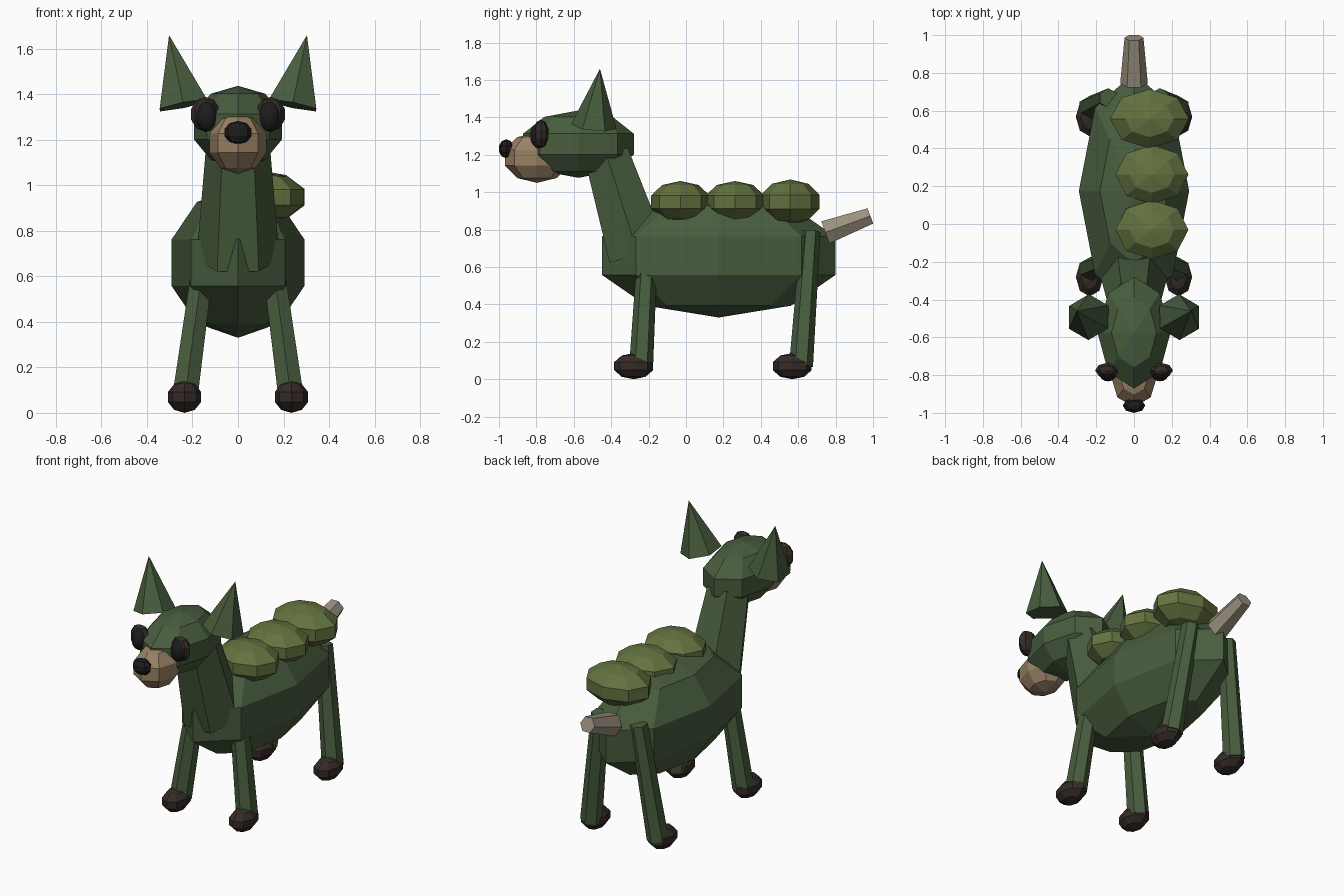
import bpy, bmesh, math
from mathutils import Vector, Matrix

if "Cube" in bpy.data.objects:
    bpy.data.objects.remove(bpy.data.objects["Cube"])


def material(name, rgb):
    m = bpy.data.materials.new(name)
    m.diffuse_color = (*rgb, 1)
    m.use_nodes = True
    m.node_tree.nodes["Principled BSDF"].inputs["Base Color"].default_value = m.diffuse_color
    return m


GREEN = material("dark green", (0.065, 0.11, 0.048))
MOSS = material("moss green", (0.125, 0.17, 0.05))
TAN = material("tan", (0.32, 0.22, 0.13))
BONE = material("bone grey", (0.33, 0.28, 0.21))
BROWN = material("dark brown", (0.035, 0.024, 0.02))
BLACK = material("black", (0.012, 0.012, 0.013))


def finish(name, bm, mat, smooth=False):
    bmesh.ops.recalc_face_normals(bm, faces=bm.faces)
    for f in bm.faces:
        f.smooth = smooth
    me = bpy.data.meshes.new(name)
    bm.to_mesh(me)
    bm.free()
    me.materials.append(mat)
    ob = bpy.data.objects.new(name, me)
    bpy.context.collection.objects.link(ob)
    return ob


def ball(name, centre, radii, mat, segs=8, rings=5, smooth=False):
    """Faceted ellipsoid with its poles up and down."""
    bm = bmesh.new()
    bmesh.ops.create_uvsphere(bm, u_segments=segs, v_segments=rings, radius=1)
    bmesh.ops.transform(bm, verts=bm.verts, matrix=Matrix.Translation(centre)
                        @ Matrix.Diagonal((*radii, 1)))
    return finish(name, bm, mat, smooth)


def limb(name, start, end, r1, r2, mat, spin=30, sides=6):
    """Tapered prism between two points."""
    a, b = Vector(start), Vector(end)
    axis = b - a
    turn = Vector((0, 0, 1)).rotation_difference(axis).to_matrix().to_4x4()
    bm = bmesh.new()
    bmesh.ops.create_cone(bm, cap_ends=True, segments=sides, radius1=r1,
                          radius2=r2, depth=axis.length)
    bmesh.ops.transform(bm, verts=bm.verts, matrix=Matrix.Translation((a + b) / 2)
                        @ turn @ Matrix.Rotation(math.radians(spin), 4, 'Z'))
    return finish(name, bm, mat)


# Body, neck and head
ball("body", (0, 0.175, 0.66), (0.307, 0.657, 0.33), GREEN)
limb("neck", (0, -0.257, 0.67), (0, -0.425, 1.2), 0.183, 0.138, GREEN)
ball("head", (0, -0.575, 1.257), (0.203, 0.311, 0.18), GREEN)
ball("snout", (0, -0.797, 1.185), (0.131, 0.18, 0.135), TAN)
ball("nose", (0, -0.961, 1.232), (0.063, 0.041, 0.051), BLACK)

# Tail
limb("tail", (0, 0.745, 0.785), (0, 0.986, 0.873), 0.073, 0.05, BONE)

# Three humps, set off to one side of the back
for i, (x, y, rx, rz) in enumerate([(0.095, -0.03, 0.203, 0.112),
                                    (0.095, 0.262, 0.203, 0.112),
                                    (0.082, 0.557, 0.22, 0.12)]):
    ball(f"back_hump_{i + 1}", (x, y, 0.948), (rx, 0.165, rz), MOSS)

for side, s in (("left", 1), ("right", -1)):
    # Ears and eyes
    limb(f"{side}_ear", (s * 0.24, -0.493, 1.352), (s * 0.303, -0.46, 1.66),
         0.122, 0, GREEN, spin=0)
    ball(f"{side}_eye_patch", (s * 0.143, -0.775, 1.312), (0.066, 0.042, 0.077), BROWN)
    ball(f"{side}_eye", (s * 0.138, -0.79, 1.303), (0.047, 0.043, 0.066), BLACK,
         16, 10, True)
    # Legs and feet
    for end, foot_y, leg_y, top_y in (("front", -0.28, -0.24, -0.2),
                                      ("hind", 0.568, 0.615, 0.667)):
        limb(f"{end}_{side}_leg", (s * 0.233, leg_y, 0.07), (s * 0.135, top_y, 0.79),
             0.064, 0.052, GREEN, spin=0)
        ball(f"{end}_{side}_foot", (s * 0.235, foot_y, 0.07), (0.077, 0.109, 0.07), BROWN)
